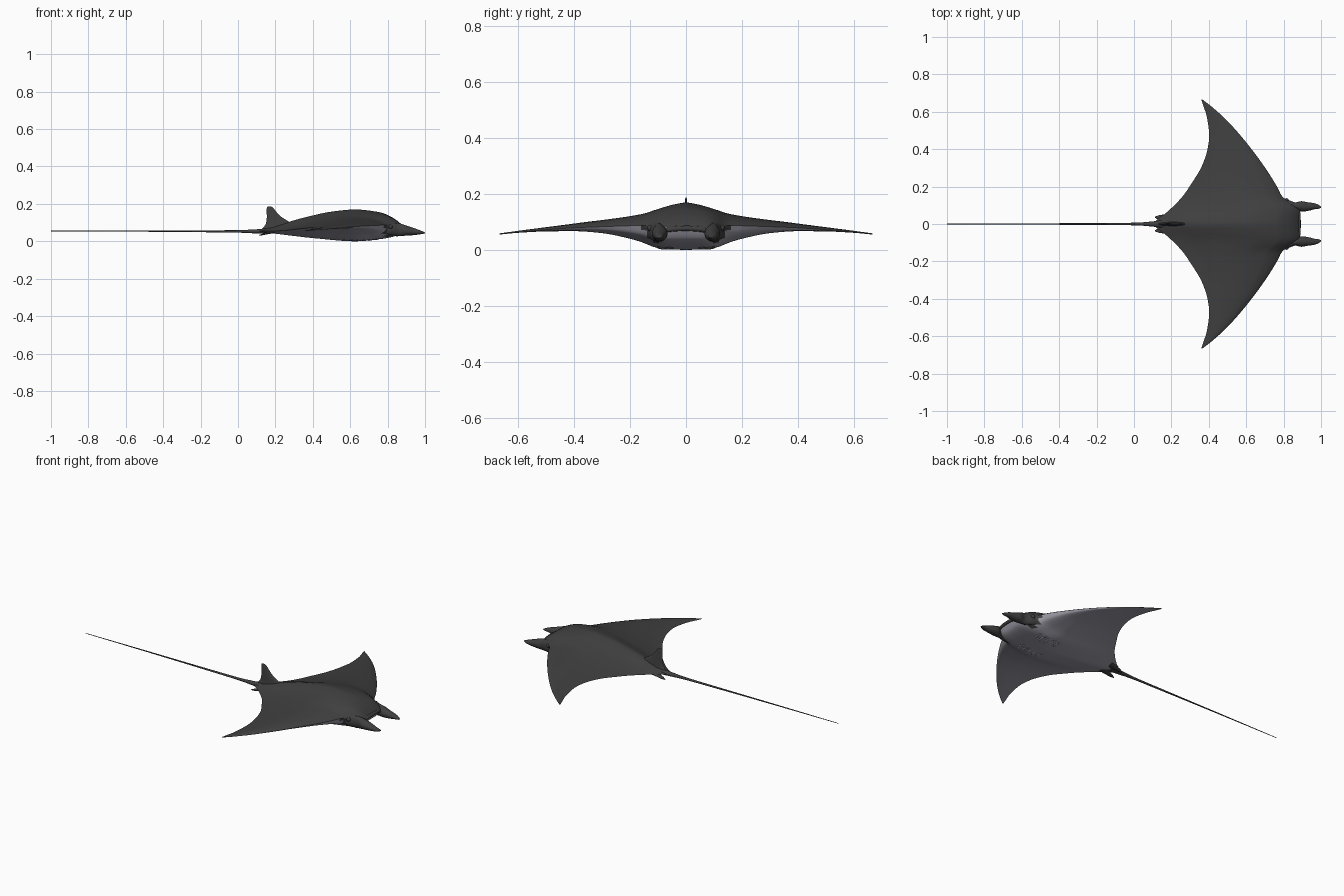
import bpy, bmesh, math
from mathutils import Vector

if "Cube" in bpy.data.objects:
    bpy.data.objects.remove(bpy.data.objects["Cube"])


def material(name, rgb):
    m = bpy.data.materials.new(name)
    m.diffuse_color = (*rgb, 1)
    m.use_nodes = True
    m.node_tree.nodes["Principled BSDF"].inputs["Base Color"].default_value = m.diffuse_color
    return m


DARK = material("dark grey skin", (0.05, 0.05, 0.05))
PALE = material("pale grey underside", (0.34, 0.33, 0.385))


def smooth_table(pts):
    """Smooth monotone interpolation through (t, value) points."""
    n = len(pts)
    s = [(pts[i + 1][1] - pts[i][1]) / (pts[i + 1][0] - pts[i][0]) for i in range(n - 1)]
    m = [s[0]] + [2 * a * b / (a + b) if a * b > 0 else 0 for a, b in zip(s, s[1:])] + [s[-1]]

    def f(t):
        t = min(max(t, pts[0][0]), pts[-1][0])
        i = max(k for k in range(n - 1) if pts[k][0] <= t)
        h = pts[i + 1][0] - pts[i][0]
        u = (t - pts[i][0]) / h
        return ((1 + 2 * u) * (1 - u) ** 2 * pts[i][1] + u * (1 - u) ** 2 * h * m[i]
                + u * u * (3 - 2 * u) * pts[i + 1][1] + u * u * (u - 1) * h * m[i + 1])
    return f


def finish(name, bm, mats, angle=70):
    bmesh.ops.remove_doubles(bm, verts=bm.verts, dist=0.00005)
    bmesh.ops.recalc_face_normals(bm, faces=bm.faces)
    me = bpy.data.meshes.new(name)
    bm.to_mesh(me)
    bm.free()
    for m in mats:
        me.materials.append(m)
    ob = bpy.data.objects.new(name, me)
    bpy.context.collection.objects.link(ob)
    bpy.ops.object.select_all(action='DESELECT')
    ob.select_set(True)
    bpy.context.view_layer.objects.active = ob
    bpy.ops.object.shade_smooth_by_angle(angle=math.radians(angle))
    return ob


def loft(name, rows, axes, mat, steps=20, sides=20):
    """Elliptical loft; a row is (centre x, y, z, half size a, half size b)."""
    cols = [smooth_table([(i, r[k]) for i, r in enumerate(rows)]) for k in range(5)]
    a, b = (Vector(v).normalized() for v in axes)
    bm = bmesh.new()
    rings = []
    for i in range(steps + 1):
        x, y, z, ra, rb = (c(i * (len(rows) - 1) / steps) for c in cols)
        rings.append([bm.verts.new(Vector((x, y, z))
                      + a * ra * math.cos(2 * math.pi * k / sides)
                      + b * rb * math.sin(2 * math.pi * k / sides)) for k in range(sides)])
    for r, q in zip(rings, rings[1:]):
        for k in range(sides):
            bm.faces.new((r[k], r[(k + 1) % sides], q[(k + 1) % sides], q[k]))
    bm.faces.new(rings[0])
    bm.faces.new(rings[-1])
    return finish(name, bm, [mat])


# Disc outline and heights, as functions of the distance from the centre line
lead = smooth_table([(0, .886), (.06, .886), (.085, .88), (.105, .865), (.122, .83), (.145, .793),
                     (.19, .77), (.28, .715), (.42, .613), (.55, .50), (.63, .412), (.665, .366)])
trail = smooth_table([(0, .1), (.03, .13), (.05, .16), (.085, .2), (.15, .262), (.21, .303), (.31, .363),
                      (.40, .393), (.47, .402), (.57, .39), (.64, .368), (.665, .36)])
crest = smooth_table([(0, .17), (.04, .163), (.1, .146), (.157, .128), (.4, .094), (.6, .068), (.665, .059)])
belly = smooth_table([(0, 0), (.08, .003), (.12, .012), (.15, .025), (.2, .04), (.3, .06),
                      (.4, .067), (.5, .066), (.6, .061), (.665, .055)])
lead_z = smooth_table([(0, .078), (.1, .08), (.15, .087), (.3, .083), (.4, .079), (.665, .057)])
trail_z = smooth_table([(0, .053), (.1, .056), (.3, .07), (.4, .073), (.665, .057)])
# Chord profiles from leading edge (0) to trailing edge (1)
upper = smooth_table([(0, 0), (.03, .26), (.08, .56), (.165, .85), (.33, 1), (.5, .88),
                      (.62, .7), (.745, .48), (.87, .22), (1, 0)])
lower = smooth_table([(0, 0), (.03, .5), (.08, .7), (.16, .84), (.33, 1), (.6, .75), (.8, .42), (1, 0)])


def skin(u, y, top):
    d = abs(y)
    edge = lead_z(d) * (1 - u) + trail_z(d) * u
    z = edge + ((crest(d) - edge) * upper(u) if top else (belly(d) - edge) * lower(u))
    return Vector((lead(d) * (1 - u) + trail(d) * u, y, z))


# Body disc with both wings: dark above and on the head sides, pale below
half = [.665 * math.sin(math.pi / 2 * i / 45) ** 1.1 for i in range(46)]
ys = [-v for v in half[:0:-1]] + half
us = [(i / 44) ** 1.4 for i in range(45)]
bm = bmesh.new()
rims = []
for top in (True, False):
    grid = [[bm.verts.new(skin(u, y, top)) for u in us] for y in ys]
    for r, q in zip(grid, grid[1:]):
        for k in range(len(us) - 1):
            f = bm.faces.new((r[k], r[k + 1], q[k + 1], q[k]))
            c = f.calc_center_median()
            head_side = c.x > .785 and abs(c.y) > .095
            f.material_index = 0 if top or head_side else 1
    rims.append((grid[0], grid[-1]))
for p, o in zip(*rims):  # close each wing tip
    for k in range(len(us) - 1):
        bm.faces.new((p[k], p[k + 1], o[k + 1], o[k]))
finish("body_and_wings", bm, [DARK, PALE])

# Whip tail, thick at the root
loft("tail", [(.17, 0, .056, .024, .016), (.09, 0, .053, .013, .011), (0, 0, .053, .007, .007),
              (-.3, 0, .054, .0045, .0045), (-.65, 0, .055, .003, .003), (-1, 0, .055, .0015, .0015)],
     ((0, 1, 0), (0, 0, 1)), DARK, steps=40, sides=14)

# Dorsal fin, lofted upwards
loft("dorsal_fin", [(.215, 0, .05, .10, .012), (.222, 0, .085, .078, .010), (.208, 0, .11, .056, .008),
                    (.19, 0, .135, .036, .006), (.176, 0, .165, .023, .004), (.170, 0, .182, .015, .003),
                    (.167, 0, .187, .006, .001)],
     ((1, 0, 0), (0, 1, 0)), DARK, steps=24)

# Upper lip: dark rim arching over the mouth
arc = [(-.1, .035, .85), (-.09, .06, .866), (-.06, .073, .879), (0, .077, .882),
       (.06, .073, .879), (.09, .06, .866), (.1, .035, .85)]
loft("upper_lip", [(x, y, z, .010, .010) for y, z, x in arc], ((1, 0, 0), (0, .35, 1)), DARK, steps=28, sides=12)

for s, side in ((1, "left"), (-1, "right")):
    # Rolled head fin reaching forward beside the mouth
    loft(f"head_fin_{side}", [(.77, .122 * s, .065, .016, .024), (.82, .112 * s, .064, .018, .032),
                              (.86, .098 * s, .062, .018, .034), (.895, .094 * s, .058, .028, .028),
                              (.93, .093 * s, .053, .023, .021), (.965, .095 * s, .049, .016, .013),
                              (.99, .091 * s, .046, .009, .006), (1.0, .089 * s, .045, .002, .002)],
         ((0, 1, 0), (0, 0, 1)), DARK, steps=28)

    # Small pelvic fin at the tail root
    loft(f"pelvic_fin_{side}", [(.2, .03 * s, .052, .025, .008), (.16, .034 * s, .044, .017, .006),
                                (.13, .035 * s, .036, .011, .004), (.113, .036 * s, .032, .003, .002)],
         ((0, 1, 0), (0, 0, 1)), DARK)

    # Eye bulge on the side of the head
    bm = bmesh.new()
    bmesh.ops.create_uvsphere(bm, u_segments=16, v_segments=10, radius=.012)
    bmesh.ops.translate(bm, verts=bm.verts, vec=(.815, .126 * s, .078))
    finish(f"eye_{side}", bm, [DARK])

    # Gill ridges under the body
    for i in range(5):
        rows = []
        for t in range(5):
            y = (.045 + .014 * t) * s
            x = .73 - .032 * i + .012 * math.sin(math.pi * t / 4)
            u = (lead(abs(y)) - x) / (lead(abs(y)) - trail(abs(y)))
            p = skin(u, y, False)
            rows.append((p.x, p.y, max(p.z + .001, .004), .007 if 0 < t < 4 else .001, .003))
        loft(f"gill_ridge_{side}_{i + 1}", rows, ((1, 0, 0), (0, 0, 1)), PALE, steps=12, sides=10)
